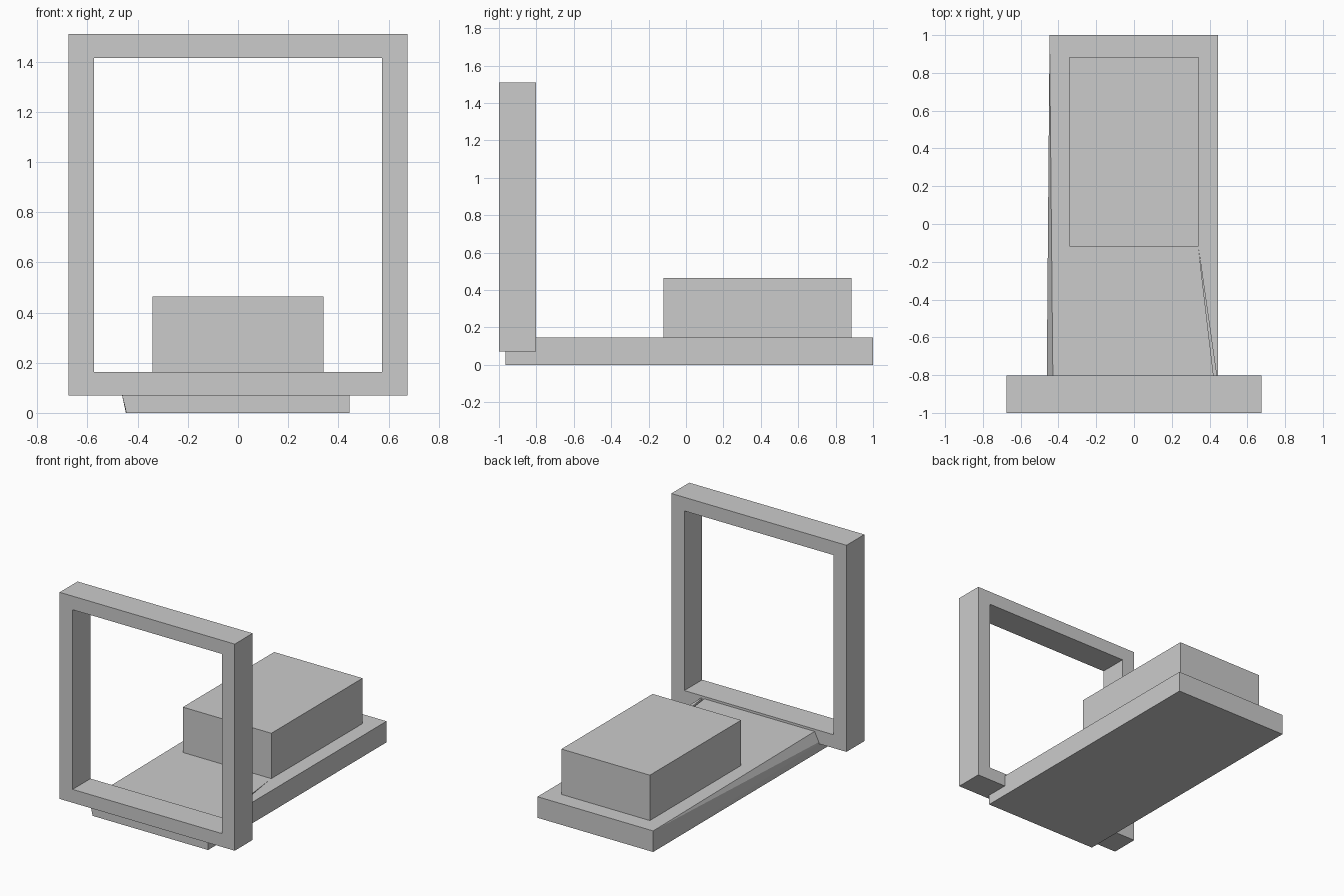
import bpy, bmesh

if "Cube" in bpy.data.objects:
    bpy.data.objects.remove(bpy.data.objects["Cube"])


def finish(name, bm):
    bmesh.ops.recalc_face_normals(bm, faces=bm.faces)
    mesh = bpy.data.meshes.new(name)
    bm.to_mesh(mesh)
    bm.free()
    obj = bpy.data.objects.new(name, mesh)
    bpy.context.collection.objects.link(obj)
    return obj


def hull(name, points):
    bm = bmesh.new()
    for p in points:
        bm.verts.new(p)
    bmesh.ops.convex_hull(bm, input=bm.verts[:])
    return finish(name, bm)


def box_points(x, y0, y1, z0, z1):
    return [(sx * x, y, z) for sx in (-1, 1) for y in (y0, y1) for z in (z0, z1)]


# Upright square frame: inner and outer loops on front and back
bm = bmesh.new()
loops = []
for y in (-1.0, -0.803):
    for x, z0, z1 in ((0.675, 0.07, 1.51), (0.575, 0.163, 1.415)):
        loops.append([bm.verts.new((px, y, pz)) for px, pz in
                      ((-x, z0), (x, z0), (x, z1), (-x, z1))])
front_out, front_in, back_out, back_in = loops
for a, b in ((front_out, front_in), (front_in, back_in),
             (back_in, back_out), (back_out, front_out)):
    for i in range(4):
        j = (i + 1) % 4
        bm.faces.new((a[i], a[j], b[j], b[i]))
finish("upright_frame", bm)

# Base plate with a slightly skewed left front edge
plate = hull("base_plate", [
    (-0.447, 1, 0), (0.445, 1, 0), (0.445, -0.965, 0), (-0.445, -0.965, 0),
    (-0.447, 1, 0.147), (0.445, 1, 0.147), (0.445, -0.965, 0.147),
    (-0.463, -0.965, 0.075), (-0.428, -0.965, 0.147)])

# Narrow tapering slit in the plate top, from block corner to frame
cutter = hull("slit_cutter", [
    (x, y, z) for x, y in ((0.341, -0.125), (0.422, -0.81), (0.438, -0.81))
    for z in (0.11, 0.2)])
cutter.hide_render = True
cutter.hide_viewport = True
cut = plate.modifiers.new("slit", 'BOOLEAN')
cut.operation = 'DIFFERENCE'
cut.solver = 'EXACT'
cut.object = cutter

# Raised block on the rear of the plate
hull("raised_block", box_points(0.341, -0.12, 0.885, 0.14, 0.463))
